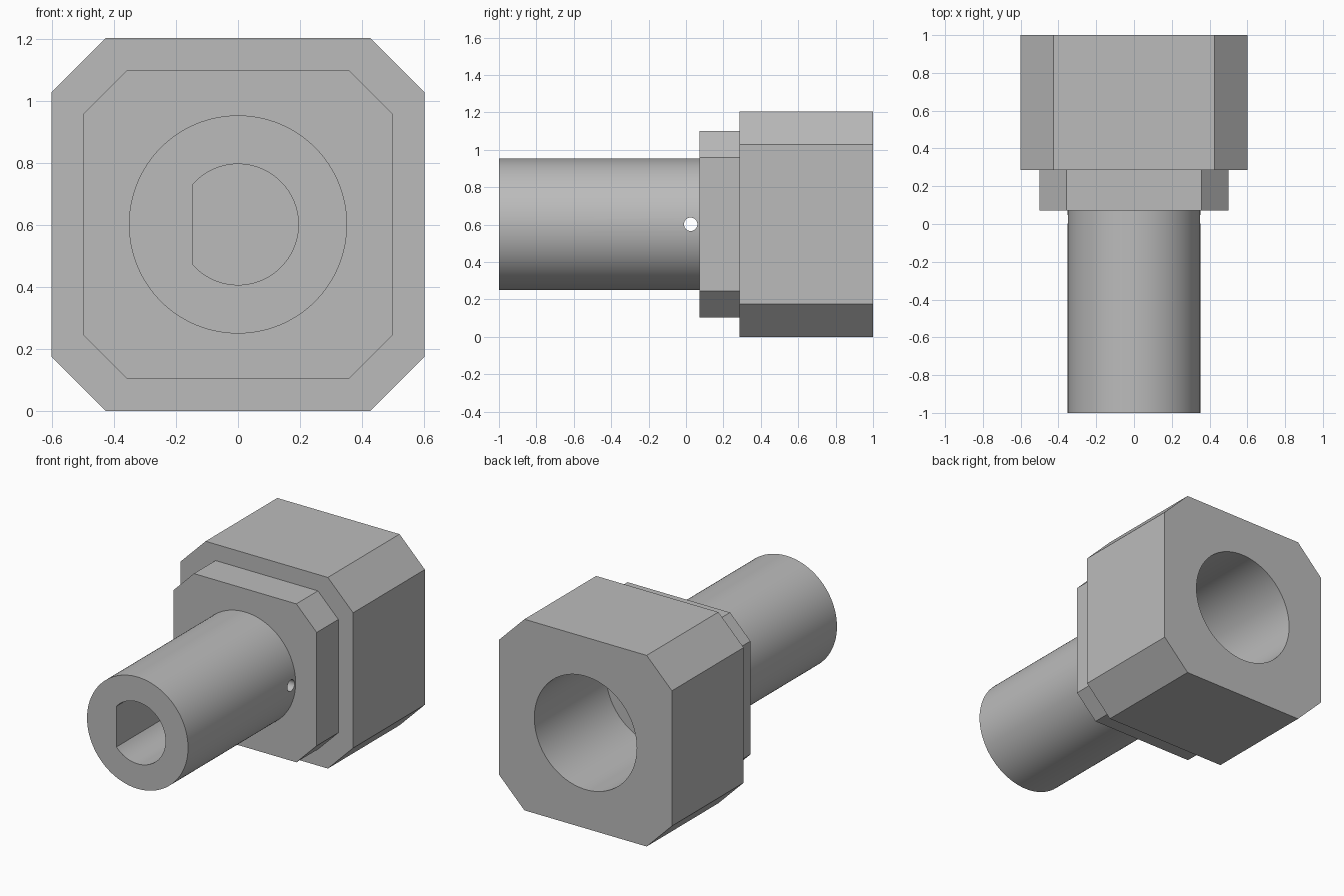
import bpy
import bmesh
from math import cos, sin, pi, acos, radians

if "Cube" in bpy.data.objects:
    bpy.data.objects.remove(bpy.data.objects["Cube"])

AXIS_Z = 0.602

# One plain grey material
grey = bpy.data.materials.new("plain grey")
grey.use_nodes = True
COLOUR = (0.5, 0.5, 0.5, 1)
grey.diffuse_color = COLOUR
grey.node_tree.nodes["Principled BSDF"].inputs["Base Color"].default_value = COLOUR


def arc(radius, segments, start=0.0, sweep=2 * pi):
    """Points on an arc; a full sweep leaves out the repeated end point."""
    full = sweep >= 2 * pi
    count = segments if full else segments + 1
    return [(radius * cos(start + sweep * i / segments),
             radius * sin(start + sweep * i / segments)) for i in range(count)]


def chamfered_square(half, flat):
    """Square with its four corners cut off."""
    points = []
    for sx, sz in ((1, 1), (-1, 1), (-1, -1), (1, -1)):
        pair = [(sx * half, sz * flat), (sx * flat, sz * half)]
        points += pair if sx == sz else pair[::-1]
    return points


def prism(name, profile, start, end, along="y"):
    """Extrude a profile along y or x about the part's axis."""
    bm = bmesh.new()

    def place(a, b, t):
        return (a, t, b + AXIS_Z) if along == "y" else (t, a, b + AXIS_Z)

    face = bm.faces.new([bm.verts.new(place(a, b, start)) for a, b in profile])
    result = bmesh.ops.extrude_face_region(bm, geom=[face])
    offset = (0, end - start, 0) if along == "y" else (end - start, 0, 0)
    moved = [g for g in result["geom"] if isinstance(g, bmesh.types.BMVert)]
    bmesh.ops.translate(bm, verts=moved, vec=offset)
    bmesh.ops.recalc_face_normals(bm, faces=bm.faces)
    mesh = bpy.data.meshes.new(name)
    bm.to_mesh(mesh)
    bm.free()
    mesh.materials.append(grey)
    obj = bpy.data.objects.new(name, mesh)
    bpy.context.collection.objects.link(obj)
    return obj


def combine(body, tool, operation):
    """Apply a boolean to the body and discard the tool."""
    tool.hide_render = True
    mod = body.modifiers.new(tool.name, "BOOLEAN")
    mod.operation = operation
    mod.solver = "EXACT"
    mod.object = tool
    bpy.context.view_layer.objects.active = body
    bpy.ops.object.modifier_apply(modifier=mod.name)
    bpy.data.objects.remove(tool)


# Solid shape: block, stepped collar and round shaft
body = prism("adapter_body", chamfered_square(0.602, 0.426), 0.286, 1.0)
combine(body, prism("collar", chamfered_square(0.499, 0.357), 0.071, 0.5), "UNION")
combine(body, prism("shaft", arc(0.352, 128), -1.0, 0.2), "UNION")

# Round socket in the back of the block
combine(body, prism("socket", arc(0.357, 128), 0.286, 1.2), "DIFFERENCE")

# D-shaped blind bore in the front of the shaft, flat on the -x side
BORE, FLAT = 0.195, 0.147
half_sweep = acos(-FLAT / BORE)
d_profile = arc(BORE, 64, -half_sweep, 2 * half_sweep)
combine(body, prism("d_bore", d_profile, -1.2, 0.071), "DIFFERENCE")

# Small cross hole through both shaft walls
cross = [(a + 0.025, b) for a, b in arc(0.036, 32)]
combine(body, prism("cross_hole", cross, -0.6, 0.6, "x"), "DIFFERENCE")

# Smooth round walls, crisp edges
bpy.ops.object.select_all(action="DESELECT")
body.select_set(True)
bpy.context.view_layer.objects.active = body
bpy.ops.object.shade_smooth_by_angle(angle=radians(30))
